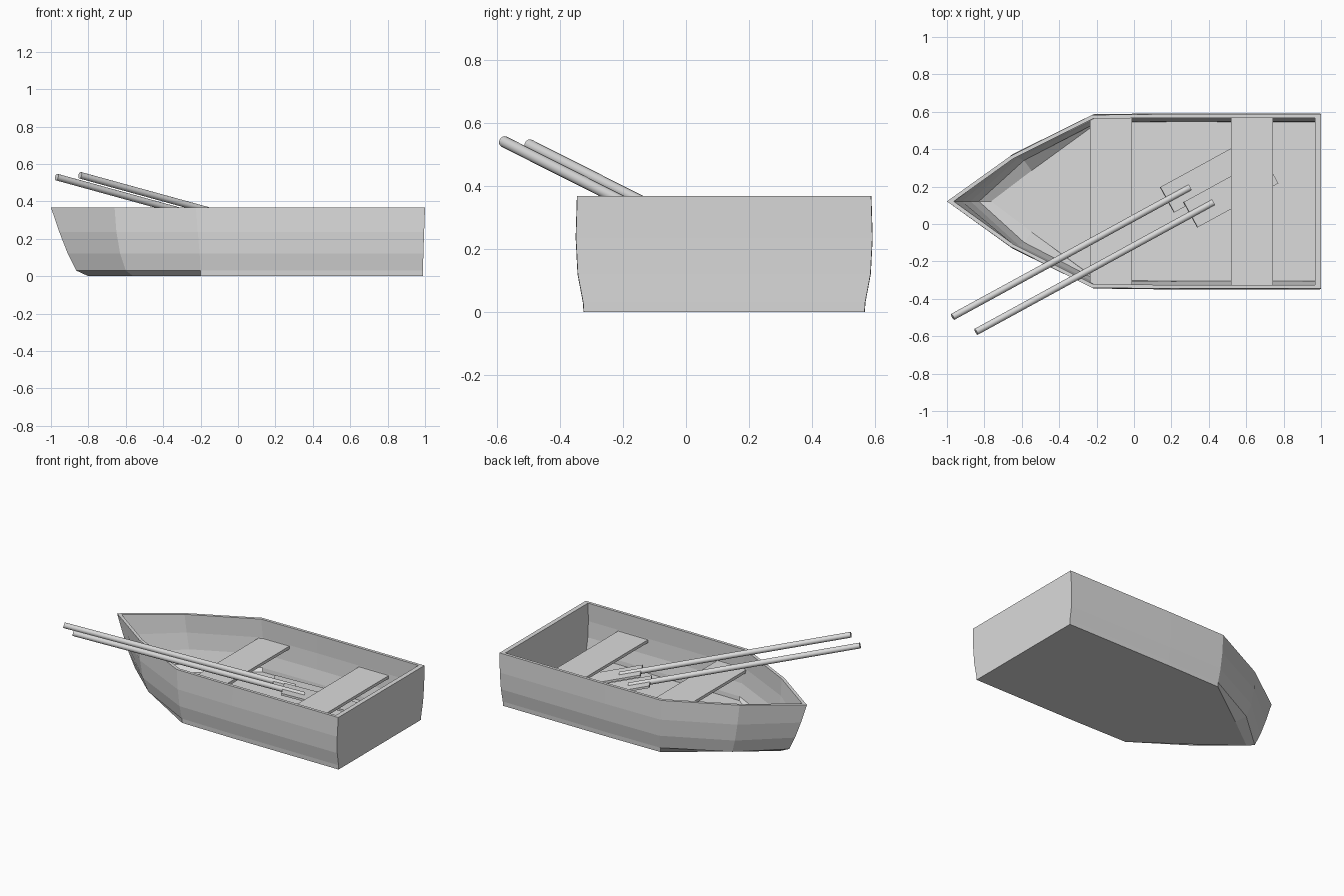
import bpy, bmesh
from math import radians
from mathutils import Vector, Matrix

if "Cube" in bpy.data.objects:
    bpy.data.objects.remove(bpy.data.objects["Cube"])

MID_Y = 0.121          # centre line of the hull
RIM_Z = 0.367

grey = bpy.data.materials.new("plain grey")
grey.use_nodes = True
colour = (0.71, 0.71, 0.71, 1)
grey.diffuse_color = colour
grey.node_tree.nodes["Principled BSDF"].inputs["Base Color"].default_value = colour


def finish(bm, name):
    bmesh.ops.recalc_face_normals(bm, faces=bm.faces)
    mesh = bpy.data.meshes.new(name)
    bm.to_mesh(mesh)
    bm.free()
    mesh.materials.append(grey)
    obj = bpy.data.objects.new(name, mesh)
    bpy.context.collection.objects.link(obj)
    return obj


def box(name, size, matrix):
    bm = bmesh.new()
    bmesh.ops.create_cube(bm, size=1)
    bm.transform(matrix @ Matrix.Diagonal((*size, 1)))
    return finish(bm, name)


# Hull: each level gives z, stern x, beam, quarter x, shoulder x and half width, bow x
outer = [
    (0.0, 0.988, 0.445, -0.20, -0.56, 0.18, -0.80),
    (0.03, 0.989, 0.447, -0.20, -0.60, 0.235, -0.865),
    (0.12, 0.991, 0.464, -0.205, -0.63, 0.25, -0.91),
    (0.235, 0.995, 0.47, -0.215, -0.65, 0.252, -0.955),
    (RIM_Z, 1.0, 0.466, -0.225, -0.66, 0.243, -1.0),
]


def inset(level, t=0.02):
    z, stern, beam, quarter, shoulder, half, bow = level
    return (z + t * (1 - z / RIM_Z), 0.969, beam - t, quarter + t * 0.3,
            shoulder + t * 0.6, half - t * 0.8, bow + t * 1.8)


def ring(bm, level):
    z, stern, beam, quarter, shoulder, half, bow = level
    side = [(stern, beam), (0.2, beam + 0.001), (quarter, beam - 0.004), (shoulder, half)]
    plan = [(x, -y) for x, y in side] + [(bow, 0)] + side[::-1]
    return [bm.verts.new((x, MID_Y + y, z)) for x, y in plan]


bm = bmesh.new()
rings = [ring(bm, lv) for lv in outer + [inset(lv) for lv in outer[::-1]]]
for a, b in zip(rings, rings[1:]):
    for i in range(len(a)):
        j = (i + 1) % len(a)
        bm.faces.new((a[i], a[j], b[j], b[i]))
bm.faces.new(rings[0])
bm.faces.new(rings[-1])
finish(bm, "hull")

# Bench seats
for name, x in (("front_bench", -0.122), ("rear_bench", 0.63)):
    box(name, (0.225, 0.895, 0.02), Matrix.Translation((x, MID_Y, 0.226)))

# Oars: round shaft lying on a flat blade
along = Vector((1, 0.546, -0.275)).normalized()
across = Vector((-0.546, 1, 0)).normalized()
frame = Matrix((along, across, along.cross(across))).transposed().to_4x4()
for name, grip in (("first_oar", (-0.97, -0.497, 0.53)), ("second_oar", (-0.845, -0.577, 0.54))):
    place = Matrix.Translation(grip) @ frame
    bm = bmesh.new()
    bmesh.ops.create_cone(bm, cap_ends=True, segments=16, radius1=0.018, radius2=0.018, depth=1.485)
    bm.transform(place @ Matrix.Translation((0.743, 0, 0)) @ Matrix.Rotation(radians(90), 4, "Y"))
    shaft = finish(bm, name + "_shaft")
    bpy.ops.object.select_all(action="DESELECT")
    shaft.select_set(True)
    bpy.context.view_layer.objects.active = shaft
    bpy.ops.object.shade_smooth_by_angle(angle=radians(40))
    box(name + "_blade", (0.505, 0.155, 0.014), place @ Matrix.Translation((1.597, 0, 0)))
